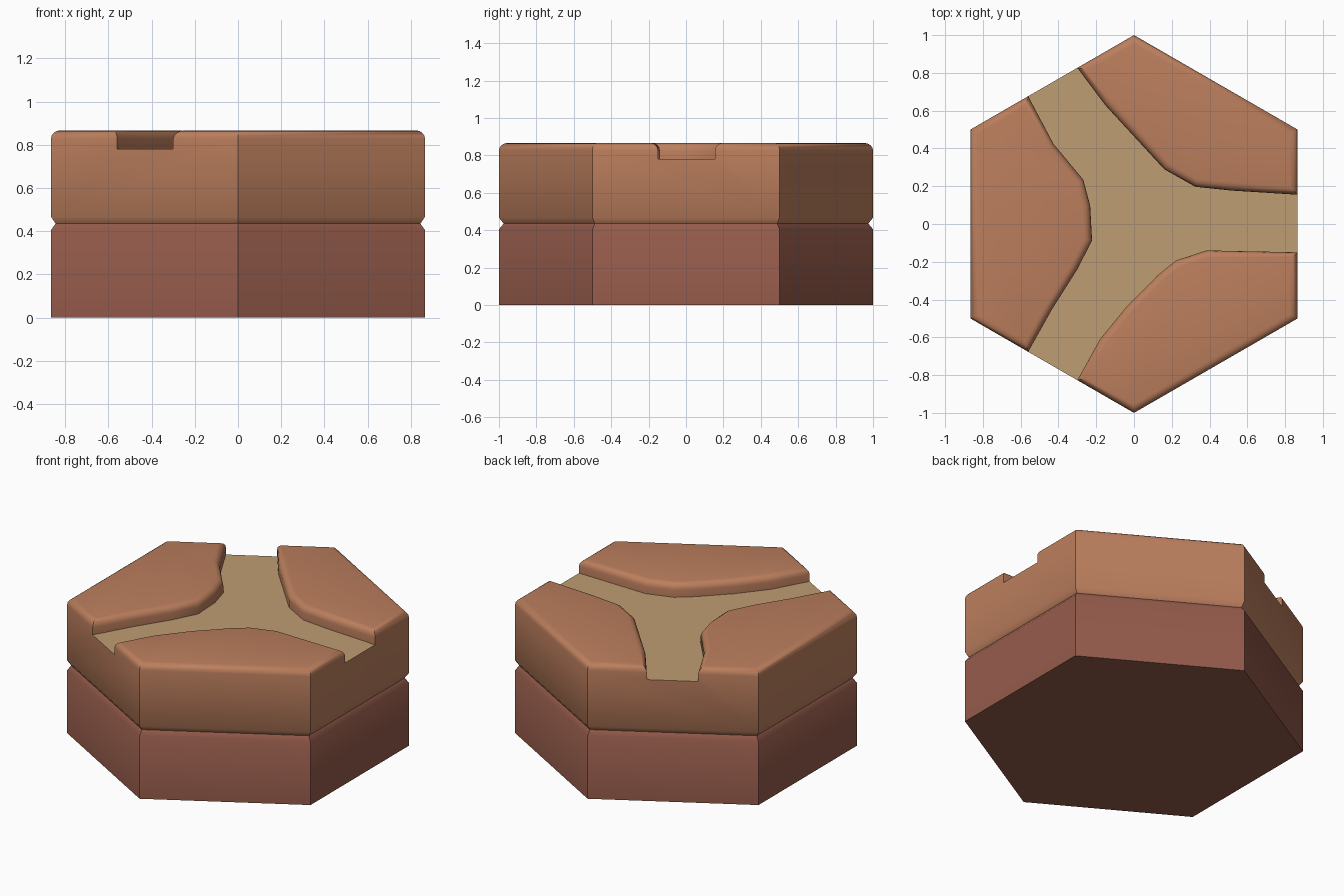
import bpy, bmesh, math
from mathutils import Vector

if "Cube" in bpy.data.objects:
    bpy.data.objects.remove(bpy.data.objects["Cube"])

W = math.sqrt(3) / 2
Z_SEAM, Z_PATH, Z_TOP, R = 0.435, 0.78, 0.866, 0.04


def hex_edge(x, s):
    """Point on a slanted hexagon side, s is the sign of y."""
    return (x, s * (1 - abs(x) * 0.5 / W))


# Each raised plate: outer hexagon stretch, then the winding path bank
plates = [
    ([(W, 0.155), (W, 0.5), (0, 1), hex_edge(-0.30, 1)],
     [(-0.153, 0.63), (0, 0.463), (0.16, 0.29), (0.325, 0.197), (0.517, 0.177)]),
    ([hex_edge(-0.56, 1), (-W, 0.5), (-W, -0.5), hex_edge(-0.56, -1)],
     [(-0.433, -0.45), (-0.30, -0.24), (-0.222, -0.087), (-0.232, 0.098),
      (-0.269, 0.235), (-0.427, 0.425)]),
    ([hex_edge(-0.30, -1), (0, -1), (W, -0.5), (W, -0.15)],
     [(0.385, -0.14), (0.222, -0.193), (0.127, -0.27), (-0.037, -0.435), (-0.18, -0.61)]),
]


def inset(pts, d):
    """Mitred inward offset of a counter-clockwise outline."""
    out = []
    for i, p in enumerate(pts):
        p, a, b = Vector(p), Vector(pts[i - 1]), Vector(pts[(i + 1) % len(pts)])
        u, v = (p - a).normalized(), (b - p).normalized()
        n1, n2 = Vector((-u.y, u.x)), Vector((-v.y, v.x))
        out.append(p + (n1 + n2) * d / (1 + n1.dot(n2)))
    return out


def ring(bm, pts, z, k=1):
    return [bm.verts.new((p[0] * k, p[1] * k, z)) for p in pts]


def loft(bm, rings):
    for a, b in zip(rings, rings[1:]):
        for i in range(len(a)):
            j = (i + 1) % len(a)
            bm.faces.new((a[i], a[j], b[j], b[i]))


def material(name, color):
    m = bpy.data.materials.new(name)
    m.diffuse_color = (*color, 1)
    m.use_nodes = True
    m.node_tree.nodes["Principled BSDF"].inputs["Base Color"].default_value = m.diffuse_color
    return m


def finish(bm, name, mats):
    bmesh.ops.remove_doubles(bm, verts=bm.verts, dist=1e-4)
    bmesh.ops.dissolve_limit(bm, angle_limit=0.01, verts=bm.verts, edges=bm.edges,
                             delimit={'MATERIAL'})
    bmesh.ops.recalc_face_normals(bm, faces=bm.faces)
    me = bpy.data.meshes.new(name)
    bm.to_mesh(me)
    bm.free()
    ob = bpy.data.objects.new(name, me)
    bpy.context.collection.objects.link(ob)
    for m in mats:
        me.materials.append(m)
    bpy.ops.object.select_all(action='DESELECT')
    ob.select_set(True)
    bpy.context.view_layer.objects.active = ob
    bpy.ops.object.shade_smooth_by_angle(angle=math.radians(38))


brick = material("dark_earth", (0.30, 0.105, 0.07))
clay = material("clay", (0.50, 0.21, 0.11))
sand = material("sand", (0.52, 0.34, 0.17))

# Lower layer with a chamfered upper rim
hexagon = [(math.sin(-i * math.pi / 3), math.cos(i * math.pi / 3)) for i in range(6)]
bm = bmesh.new()
rings = [ring(bm, hexagon, z, k) for z, k in ((0, 1), (0.405, 1), (Z_SEAM, 0.975))]
loft(bm, rings)
bm.faces.new(rings[0][::-1])
bm.faces.new(rings[-1])
finish(bm, "lower_layer", [brick])

# Upper layer: chamfered skirt, sunken path, three rounded plates
bm = bmesh.new()
outline = [p for outer, _ in plates for p in outer]
rings = [ring(bm, outline, z, k) for z, k in ((Z_SEAM, 0.975), (0.467, 1), (Z_PATH, 1))]
loft(bm, rings)
bm.faces.new(rings[0][::-1])
path = [p for outer, bank in plates for p in [outer[0]] + bank[::-1] + [outer[-1]]]
bm.faces.new(ring(bm, path, Z_PATH)).material_index = 1
for outer, bank in plates:
    shape = outer + bank
    rings = [ring(bm, shape, Z_PATH)]
    for i in range(5):
        t = i * math.pi / 8
        rings.append(ring(bm, inset(shape, R * (1 - math.cos(t))), Z_TOP - R + R * math.sin(t)))
    loft(bm, rings)
    bm.faces.new(rings[-1])
finish(bm, "upper_layer_with_path", [clay, sand])
